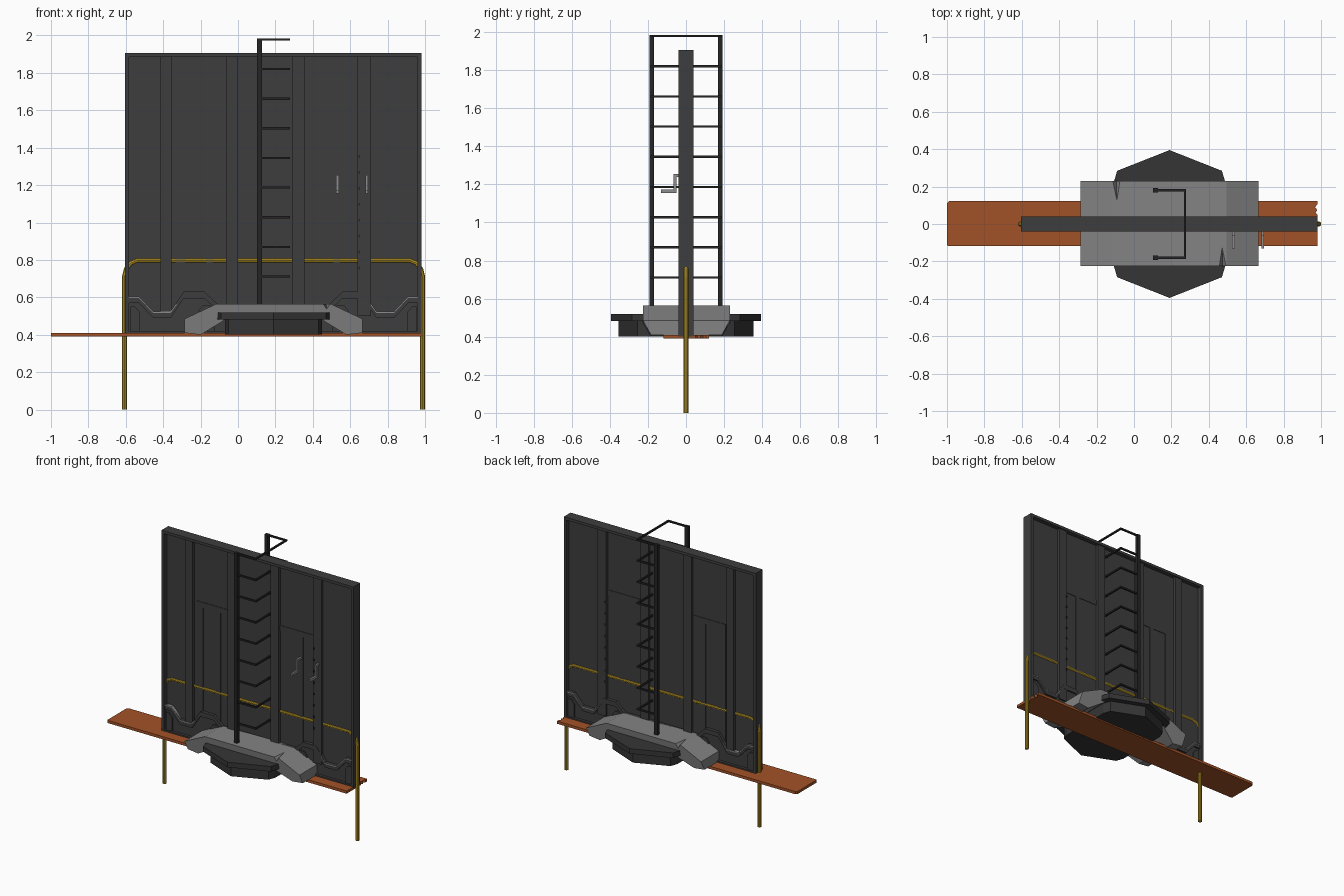
import bpy, bmesh, math
from mathutils import Vector

if "Cube" in bpy.data.objects:
    bpy.data.objects.remove(bpy.data.objects["Cube"])

CX = 0.19  # centre line of the wall and hull


def mat(name, rgb):
    m = bpy.data.materials.new(name)
    m.diffuse_color = (*rgb, 1)
    m.use_nodes = True
    m.node_tree.nodes["Principled BSDF"].inputs["Base Color"].default_value = m.diffuse_color
    return m


WALL = mat("charcoal", (0.048, 0.048, 0.048))
IRON = mat("black_iron", (0.018, 0.018, 0.018))
BASE = mat("dark_grey", (0.036, 0.036, 0.036))
GREY = mat("concrete_grey", (0.23, 0.23, 0.23))
STEEL = mat("light_steel", (0.27, 0.27, 0.27))
ORANGE = mat("rust_orange", (0.36, 0.085, 0.02))
YELLOW = mat("yellow", (0.52, 0.33, 0.018))


def finish(name, bm, m):
    bmesh.ops.recalc_face_normals(bm, faces=bm.faces)
    me = bpy.data.meshes.new(name)
    bm.to_mesh(me)
    bm.free()
    ob = bpy.data.objects.new(name, me)
    bpy.context.collection.objects.link(ob)
    if m:
        me.materials.append(m)
    return ob


def boxes(name, m, items):
    """Each item is x0, x1, y0, y1, z0, z1."""
    bm = bmesh.new()
    for x0, x1, y0, y1, z0, z1 in items:
        r = bmesh.ops.create_cube(bm, size=1)
        for v in r["verts"]:
            v.co = ((x0 + x1) / 2 + v.co.x * (x1 - x0),
                    (y0 + y1) / 2 + v.co.y * (y1 - y0),
                    (z0 + z1) / 2 + v.co.z * (z1 - z0))
    return finish(name, bm, m)


def prism(name, m, polys, a, b, axis="y"):
    """Extrude outlines along y (points x, z) or along z (points x, y)."""
    bm = bmesh.new()
    for poly in polys:
        put = (lambda p, t: (p[0], t, p[1])) if axis == "y" else (lambda p, t: (p[0], p[1], t))
        lo = [bm.verts.new(put(p, a)) for p in poly]
        hi = [bm.verts.new(put(p, b)) for p in poly]
        bm.faces.new(lo)
        bm.faces.new(hi)
        n = len(poly)
        for i in range(n):
            j = (i + 1) % n
            bm.faces.new((lo[i], lo[j], hi[j], hi[i]))
    return finish(name, bm, m)


def tube(name, m, paths, r, sides=8):
    """Sweep a round section along straight-jointed paths."""
    bm = bmesh.new()
    for path in paths:
        pts = [Vector(p) for p in path]
        rings = []
        for i, p in enumerate(pts):
            t0 = (p - pts[max(i - 1, 0)]).normalized()
            t1 = (pts[min(i + 1, len(pts) - 1)] - p).normalized()
            t = (t0 + t1).normalized()
            up = Vector((0, 1, 0)) if abs(t.y) < 0.8 else Vector((0, 0, 1))
            if any(abs((q - pts[0]).z) > 1e-6 for q in pts) is False:
                up = Vector((0, 0, 1))
            u = up.cross(t).normalized()
            w = t.cross(u)
            k = 1 / max(t.dot(t1 if t1.length else t0), 0.5)
            rings.append([bm.verts.new(p + r * (u * k * math.cos(s) + w * math.sin(s)))
                          for s in (math.tau * (n + 0.5) / sides for n in range(sides))])
        for A, B in zip(rings, rings[1:]):
            for i in range(sides):
                j = (i + 1) % sides
                bm.faces.new((A[i], A[j], B[j], B[i]))
        bm.faces.new(rings[0])
        bm.faces.new(rings[-1])
    return finish(name, bm, m)


def mirror_x(pts):
    return [(2 * CX - x, *rest) for x, *rest in reversed(pts)]


# Wall: thin core sheet, deep border frame, ribs and shallow door frames (both faces)
X0, X1, Z0, Z1 = -0.605, 0.982, 0.40, 1.905
boxes("wall_core", WALL, [(X0 + .01, X1 - .01, -.008, .008, Z0, Z1 - .01)])
boxes("wall_frame", WALL, [(X0, X0 + .022, -.04, .04, Z0, Z1), (X1 - .022, X1, -.04, .04, Z0, Z1),
                           (X0 + .022, X1 - .022, -.04, .04, Z1 - .02, Z1),
                           (X0 + .022, X1 - .022, -.04, .04, Z0, Z0 + .02)])
boxes("wall_ribs", WALL, [(a, b, -.03, .03, .5, Z1 - .02)
                          for a, b in ((-.415, -.355), (-.065, 0), (.29, .355), (.64, .71))])
doors = [(a, b, -.012, .012, .5, 1.4) for a, b in ((-.335, -.28), (-.17, -.135), (.51, .545))]
doors += [(-.335, -.065, -.012, .012, 1.4, 1.44), (.355, .64, -.012, .012, 1.4, 1.44)]
boxes("door_frames", WALL, doors)
boxes("door_hinges", IRON, [(.643, .652, -.034, .034, z, z + .015)
                            for z in (.75 + .085 * i for i in range(8))])

# Wavy skirt along the foot of the wall
wave = [(-.585, .605), (-.53, .605), (-.455, .525), (-.36, .525), (-.29, .63), (-.18, .63), (-.11, .565)]
top = wave + mirror_x(wave)
prism("wall_skirt", WALL, [[(X0 + .02, .41)] + top + [(X1 - .02, .41)]], -.02, .02)
band = top + [(x, z - .035) for x, z in reversed(top)]
prism("skirt_band", WALL, [band], -.032, .032)
trim = wave[:4] + [(-.33, .565)]
trim = trim + [(x, z - .008) for x, z in reversed(trim)]
prism("skirt_trim", STEEL, [trim, mirror_x(trim)], -.034, .034)
lower = [[(-.575, .42), (-.575, .55), (-.55, .55), (-.525, .52), (-.525, .42)],
         [(-.21, .42), (-.21, .53), (-.185, .56), (-.15, .56), (-.125, .53), (-.125, .42)]]
prism("skirt_panels", WALL, lower + [mirror_x(p) for p in lower], -.03, .03)

# Yellow bent rail with two legs
left = [(-.607, 0, 0), (-.607, 0, .71), (-.597, 0, .75), (-.575, 0, .782), (-.54, 0, .797)]
rail = tube("yellow_rail", YELLOW, [left + mirror_x(left)], .014, 10)

# Plank with chipped end
prism("plank", ORANGE, [[(-1, -.115), (-.99, -.118), (.98, -.118), (.98, .05), (.97, .06), (.98, .075),
                         (.968, .09), (.98, .105), (.98, .122), (-.99, .122), (-1, .11)]],
      .39, .41, "z")

# Grey arched hull
half = [(CX, .565), (-.115, .565), (-.285, .485), (-.285, .41), (-.20, .40), (-.085, .47), (-.05, .50), (CX, .50)]
outline = half + mirror_x(half[1:-1])
hull = prism("hull_cover", GREY, [outline], -.225, .23)
for v in hull.data.vertices:      # pull in the lower edge
    if v.co.z < .45:
        v.co.y *= .82


def notch(name, flip):
    pts = [(.43, -.25, .60), (.52, -.25, .60), (.475, -.25, .53), (.47, -.09, .575)]
    bm = bmesh.new()
    vs = [bm.verts.new((2 * CX - x, -y, z) if flip else (x, y, z)) for x, y, z in pts]
    for f in ((0, 1, 2), (0, 1, 3), (1, 2, 3), (0, 2, 3)):
        bm.faces.new([vs[i] for i in f])
    cutter = finish(name, bm, None)
    cutter.hide_render = True
    cutter.hide_viewport = True
    mod = hull.modifiers.new(name, "BOOLEAN")
    mod.operation = "DIFFERENCE"
    mod.solver = "EXACT"
    mod.object = cutter


notch("front_notch_cutter", False)
notch("back_notch_cutter", True)


# Dark pointed base with overhanging lip
def hexagon(w, s, d):
    return [(CX - w, -.2), (CX - s, -d * .72), (CX, -d), (CX + s, -d * .72), (CX + w, -.2),
            (CX + w, .2), (CX + s, d * .72), (CX, d), (CX - s, d * .72), (CX - w, .2)]


prism("base_lip", BASE, [hexagon(.305, .28, .395)], .482, .52, "z")
prism("base_body", BASE, [hexagon(.26, .24, .355)], .40, .482, "z")

# Ladder straddling the wall
boxes("ladder_posts", IRON, [(.102, .128, s * .18 - .012, s * .18 + .012, .54, 1.985) for s in (-1, 1)])
rungs = []
for i in range(9):
    z = 1.979 - i * .1585
    rungs += [(.12, .278, s * .18 - .006, s * .18 + .006, z - .006, z + .006) for s in (-1, 1)]
    rungs.append((.266, .278, -.18, .18, z - .006, z + .006))
boxes("ladder_rungs", IRON, rungs)

# Door handles on the front
hand = []
for x in (.532, .688):
    hand += [(x - .007, x + .007, -.065, -.005, 1.24, 1.255),
             (x - .007, x + .007, -.065, -.05, 1.155, 1.255),
             (x - .007, x + .007, -.13, -.05, 1.155, 1.172)]
boxes("door_handles", STEEL, hand)
